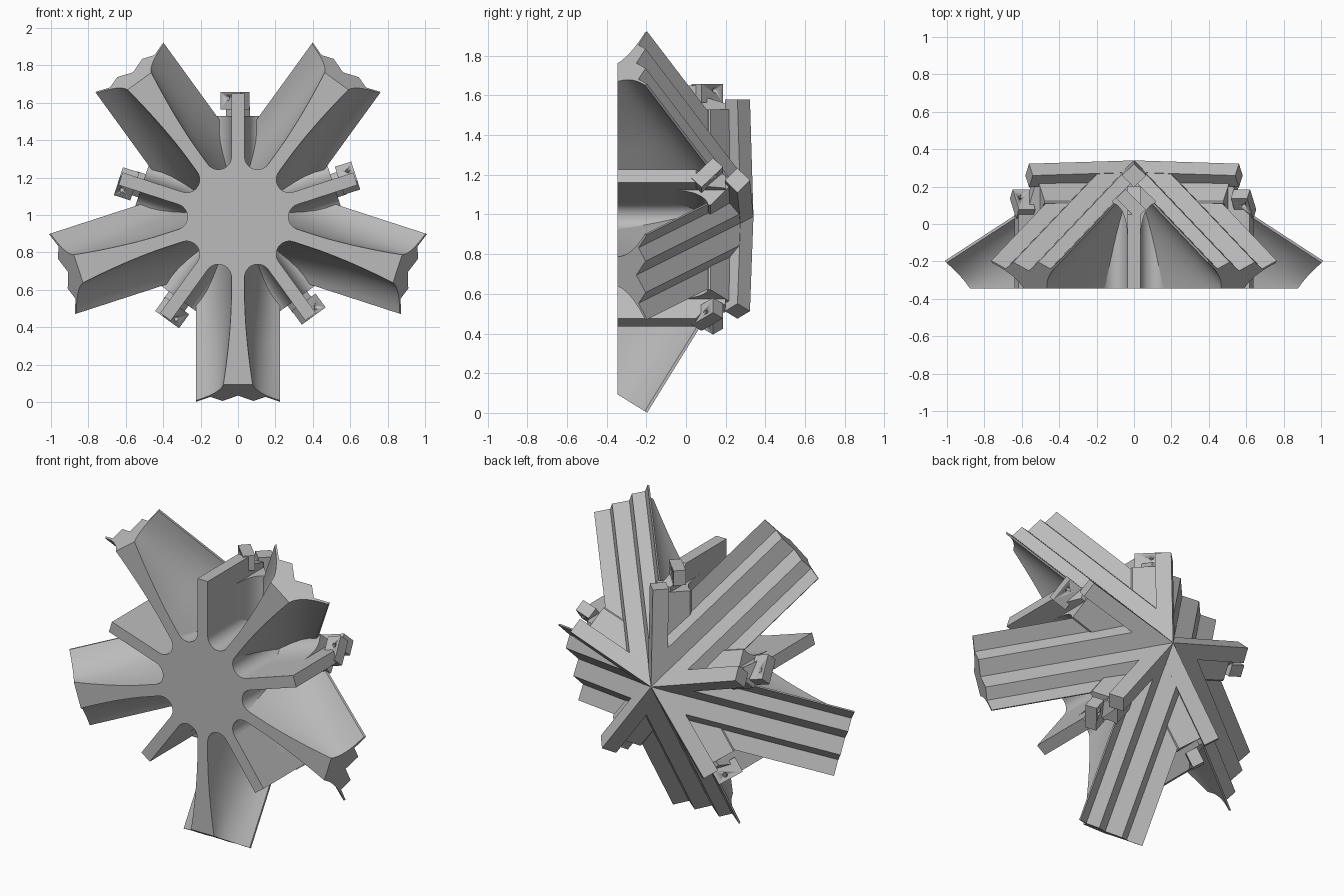
import bpy, bmesh, math
from mathutils import Vector

if "Cube" in bpy.data.objects:
    bpy.data.objects.remove(bpy.data.objects["Cube"])

CZ, FRONT, APEX = 0.99, -0.345, 0.34      # axis height, front plane, rear apex
CA, SA = 0.8507, 0.5257                   # arm tilt (cosine, sine)

grey = bpy.data.materials.new("plain_grey")
grey.diffuse_color = (0.5, 0.5, 0.5, 1)
grey.use_nodes = True
grey.node_tree.nodes["Principled BSDF"].inputs["Base Color"].default_value = grey.diffuse_color


def finish(name, bm, angle):
    """Turn local (radial, tangential, depth) geometry about the depth axis."""
    c, s = math.cos(angle), math.sin(angle)
    for v in bm.verts:
        r, t, y = v.co
        v.co = (r * c - t * s, y, r * s + t * c + CZ)
    bmesh.ops.recalc_face_normals(bm, faces=bm.faces)
    me = bpy.data.meshes.new(name)
    bm.to_mesh(me)
    bm.free()
    me.materials.append(grey)
    ob = bpy.data.objects.new(name, me)
    bpy.context.collection.objects.link(ob)
    bpy.context.view_layer.objects.active = ob
    for o in bpy.context.selected_objects:
        o.select_set(False)
    ob.select_set(True)
    bpy.ops.object.shade_smooth_by_angle(angle=math.radians(25))
    return ob


def loft(sections):
    bm = bmesh.new()
    rings = [[bm.verts.new(p) for p in sec] for sec in sections]
    n = len(rings[0])
    for a, b in zip(rings, rings[1:]):
        for i in range(n):
            j = (i + 1) % n
            bm.faces.new((a[i], a[j], b[j], b[i]))
    bm.faces.new(rings[0])
    bm.faces.new(rings[-1])
    return bm


def bezier(p0, p1, p2, n=10):
    out = []
    for i in range(n + 1):
        u = i / n
        out.append(tuple((1 - u) ** 2 * a + 2 * u * (1 - u) * b + u * u * c
                         for a, b, c in zip(p0, p1, p2)))
    return out


def mirrored(half):
    """Close a half profile (first coordinate >= 0) by mirroring it."""
    return half + [(-a, b) for a, b in reversed(half) if a > 1e-6]


def arm_section(d):
    nf = (FRONT - APEX + SA * d) / CA
    rf = CA * d + SA * nf
    w = 0.035 + 0.043 * max(0.0, (rf - 0.42) / 0.475) ** 1.7
    half = [(0, 0), (0.083, 0.055), (0.147, 0.013), (0.225, 0.064)]
    half += reversed(bezier((w, nf), (w + 0.015, -0.03), (0.225, 0.05)))
    return [(CA * d + SA * n, t, APEX - SA * d + CA * n) for t, n in mirrored(half)]


def arm(angle):
    # zigzag-backed arm with a flared front rib, trimmed to its 72 degree wedge
    bm = loft([arm_section(1.123 * i / 24) for i in range(25)])
    h = math.radians(36)
    for side in (1, -1):
        bmesh.ops.bisect_plane(bm, geom=bm.verts[:] + bm.edges[:] + bm.faces[:],
                               plane_co=(0, 0, 0), clear_outer=True,
                               plane_no=(-math.sin(h), side * math.cos(h), 0))
        bmesh.ops.holes_fill(bm, edges=[e for e in bm.edges if e.is_boundary], sides=0)
    finish("arm", bm, angle)


def bar(name, half, r0, r1, drop, angle):
    # straight bar of mirrored (tangential, depth) section
    prof = mirrored(half)
    finish(name, loft([[(r, t, y - drop * r) for t, y in prof] for r in (r0, r1)]), angle)


def lug(angle):
    # tilted mounting lug with a pin hole
    k = math.sqrt(0.5)
    ct, cy, hl, ht = 0.016, 0.107, 0.076, 0.035
    sec = [(ct + k * (a * hl - b * ht), cy + k * (a * hl + b * ht))
           for a, b in ((1, 1), (-1, 1), (-1, -1), (1, -1))]
    ob = finish("lug", loft([[(r, t, y) for t, y in sec] for r in (0.575, 0.667)]), angle)
    rings = []
    for s in (-0.1, 0.1):
        ring = []
        for i in range(16):
            q = 2 * math.pi * i / 16
            o = 0.013 * math.sin(q)
            ring.append((0.635 + 0.013 * math.cos(q),
                         0.03 + k * (s + o), 0.121 + k * (o - s)))
        rings.append(ring)
    cutter = finish("hole_cutter", loft(rings), angle)
    cutter.hide_render = True
    cutter.hide_set(True)
    m = ob.modifiers.new("pin_hole", 'BOOLEAN')
    m.operation, m.object, m.solver = 'DIFFERENCE', cutter, 'EXACT'


def fin(angle):
    # square beam set on its corner, running from the apex
    bar("fin_beam", [(0, 0.34), (0.065, 0.277), (0, 0.214)], 0.0, 0.59, 0.03, angle)
    # fillet joining the fin to the panels beside it
    flare = [(0, 0.235), (0.115, 0.124)]
    flare += reversed(bezier((0.035, -0.08), (0.038, 0.09), (0.115, 0.113)))
    bar("fin_fillet", flare + [(0, -0.08)], 0.0, 0.54, 0.0, angle)
    # thin blade reaching to the front plane
    side = [(0.1, FRONT), (0.66, FRONT), (0.66, 0.05), (0.6, 0.1), (0.57, 0.2), (0.1, 0.2)]
    finish("fin_blade", loft([[(r, t, y) for r, y in side] for t in (-0.035, 0.035)]), angle)
    lug(angle)


def hub():
    # core with rounded pocket ends between every arm and fin
    rho = 0.07
    dist = (0.035 + rho) / math.sin(math.radians(18))
    prof = []
    for i in range(10):
        a = math.radians(18 + 36 * i)
        for j in range(13):
            b = a + math.pi + math.radians(72) * (1 - j / 6)
            prof.append((dist * math.cos(a) + rho * math.cos(b),
                         dist * math.sin(a) + rho * math.sin(b)))
    finish("hub", loft([[(r, t, y) for r, t in prof] for y in (FRONT, 0.1)]), math.radians(-90))


hub()
for i in range(5):
    arm(math.radians(-90 + 72 * i))
    fin(math.radians(90 + 72 * i))
